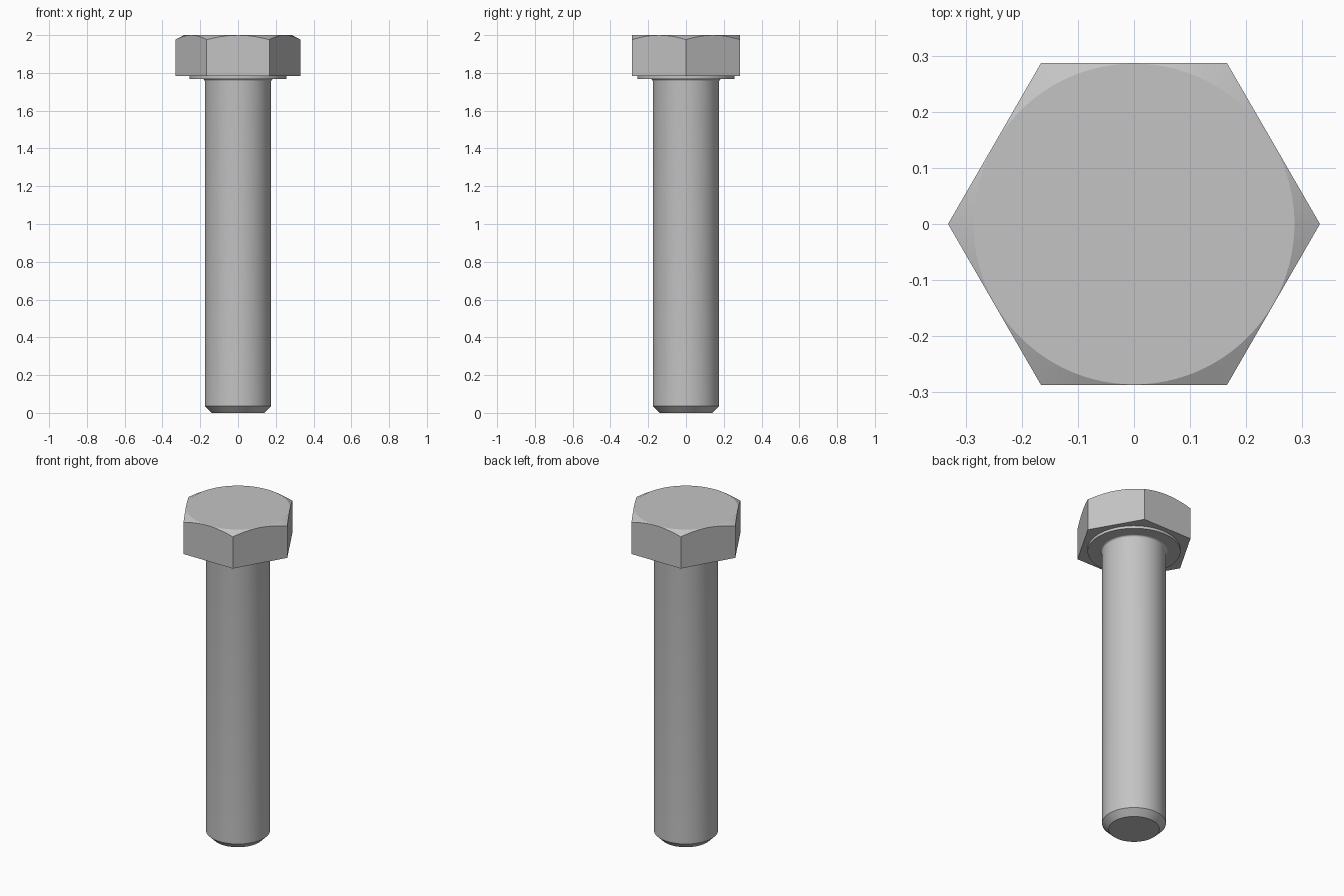
import bpy
import bmesh
from math import cos, sin, tan, pi, radians

cube = bpy.data.objects.get("Cube")
if cube:
    bpy.data.objects.remove(cube, do_unlink=True)

steel = bpy.data.materials.new("grey_steel")
steel.use_nodes = True
colour = (0.55, 0.55, 0.55, 1)
steel.diffuse_color = colour
steel.node_tree.nodes["Principled BSDF"].inputs["Base Color"].default_value = colour


def finish(name, bm):
    bmesh.ops.recalc_face_normals(bm, faces=bm.faces)
    mesh = bpy.data.meshes.new(name)
    bm.to_mesh(mesh)
    bm.free()
    mesh.materials.append(steel)
    obj = bpy.data.objects.new(name, mesh)
    bpy.context.collection.objects.link(obj)
    bpy.ops.object.select_all(action="DESELECT")
    obj.select_set(True)
    bpy.context.view_layer.objects.active = obj
    return obj


def lathe(name, profile, sides=96):
    """Closed solid of revolution from (radius, height) points."""
    bm = bmesh.new()
    rings = [[bm.verts.new((r * cos(2 * pi * i / sides), r * sin(2 * pi * i / sides), z))
              for i in range(sides)] for r, z in profile]
    for low, high in zip(rings, rings[1:]):
        for i in range(sides):
            j = (i + 1) % sides
            bm.faces.new((low[i], low[j], high[j], high[i]))
    bm.faces.new(rings[0])
    bm.faces.new(rings[-1])
    finish(name, bm)
    bpy.ops.object.shade_smooth_by_angle(angle=radians(30))


def hex_head(name, flat, bottom, top, slope, steps=16):
    """Hexagonal prism whose top corners are cut by a shallow cone."""
    bm = bmesh.new()
    n = 6 * steps
    inner = flat - 0.001
    rim, circle = [], []
    for i in range(n):
        a = 2 * pi * i / n
        # distance to the hexagon edge, with corners on the x axis
        r = flat / cos(a % (pi / 3) - pi / 6)
        rim.append(bm.verts.new((r * cos(a), r * sin(a), top - (r - inner) * slope)))
        circle.append(bm.verts.new((inner * cos(a), inner * sin(a), top)))
    corners = [bm.verts.new((rim[k * steps].co.x, rim[k * steps].co.y, bottom))
               for k in range(6)]
    # Conical chamfer
    for i in range(n):
        j = (i + 1) % n
        bm.faces.new((rim[i], rim[j], circle[j], circle[i])).smooth = True
    # Six flats with arched top edges
    for k in range(6):
        arc = [rim[(k * steps + s) % n] for s in range(steps + 1)]
        bm.faces.new([corners[k], corners[(k + 1) % 6]] + arc[::-1])
    bm.faces.new(circle)
    bm.faces.new(corners)
    finish(name, bm)
    bpy.ops.object.shade_smooth_by_angle(angle=radians(15))


# Shank with chamfered tip and a small fillet under the head
fillet = [(0.187 - 0.011 * cos(a), 1.756 + 0.011 * sin(a))
          for a in [pi / 2 * i / 6 for i in range(7)]]
lathe("shank", [(0.14, 0), (0.176, 0.036)] + fillet + [(0.187, 1.775)])

# Thin round bearing face and hexagonal head
lathe("bearing_face", [(0.256, 1.767), (0.256, 1.79)])
hex_head("head", flat=0.287, bottom=1.783, top=2.0, slope=tan(radians(28)))
